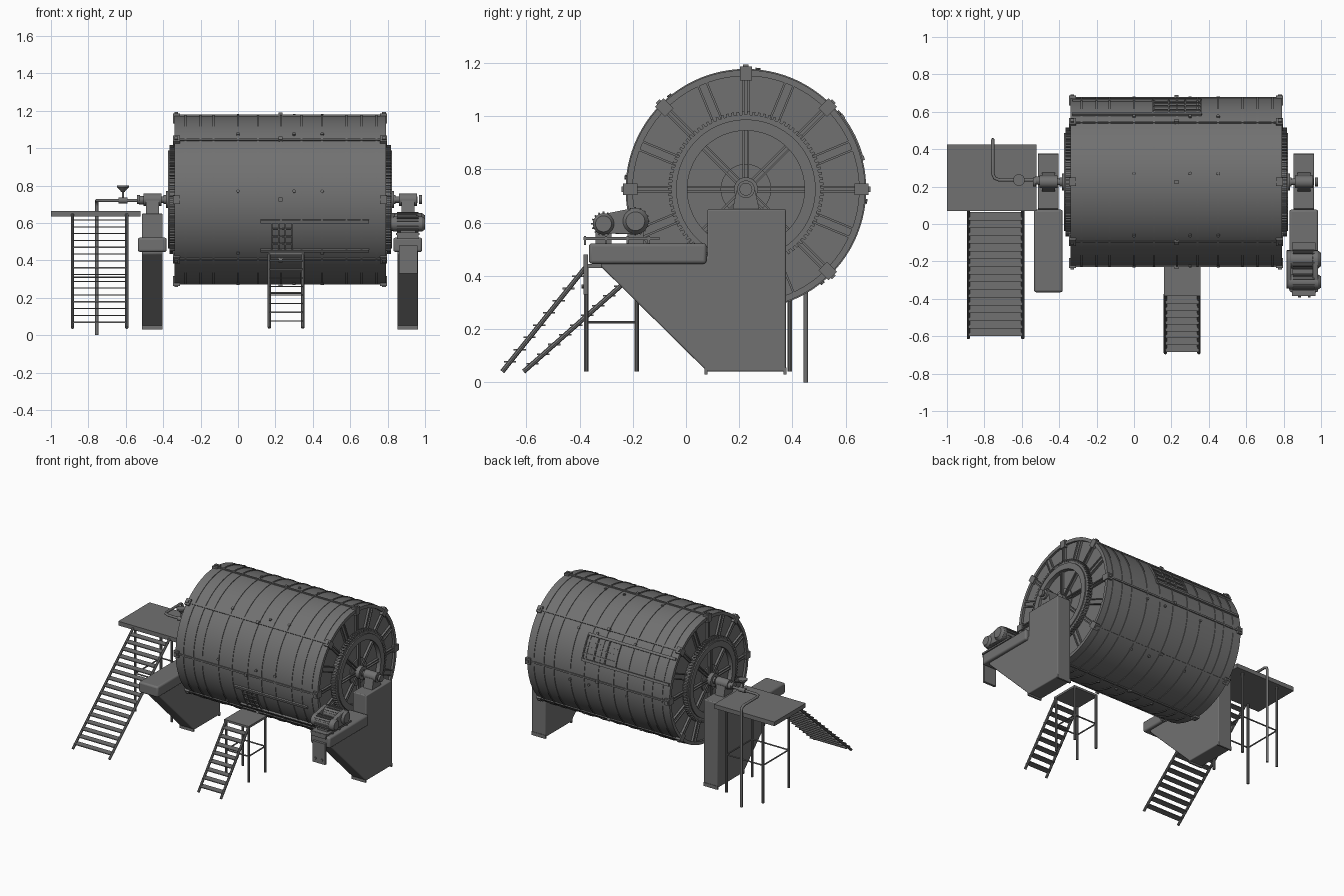
import bpy, bmesh, math
from mathutils import Matrix, Vector

cube = bpy.data.objects.get("Cube")
if cube:
    bpy.data.objects.remove(cube, do_unlink=True)

steel = bpy.data.materials.new("dark grey steel")
steel.use_nodes = True
grey = (0.165, 0.165, 0.165, 1)
steel.diffuse_color = grey
steel.node_tree.nodes["Principled BSDF"].inputs["Base Color"].default_value = grey

CX, CY, CZ, R, HALF = 0.225, 0.225, 0.725, 0.448, 0.56   # drum axis, radius, half length
EIGHTHS = [i * math.pi / 4 for i in range(8)]


class Part:
    """Collects simple solids into one named mesh."""
    def __init__(self, name):
        self.name, self.bm = name, bmesh.new()

    def box(self, lo, hi, matrix=Matrix()):
        lo, hi = Vector(lo), Vector(hi)
        size = hi - lo
        m = matrix @ Matrix.Translation((lo + hi) / 2) @ Matrix.Diagonal((*size, 1))
        bmesh.ops.create_cube(self.bm, size=1, matrix=m)

    def radial(self, x0, x1, r0, r1, angle, width, offset=0):
        m = Matrix.Translation((0, CY, CZ)) @ Matrix.Rotation(angle, 4, 'X')
        self.box((min(x0, x1), r0, offset - width / 2), (max(x0, x1), r1, offset + width / 2), m)

    def rod(self, a, b, r, r2=None, sides=16):
        a, b = Vector(a), Vector(b)
        m = Matrix.Translation((a + b) / 2) @ (b - a).to_track_quat('Z', 'Y').to_matrix().to_4x4()
        bmesh.ops.create_cone(self.bm, cap_ends=True, segments=sides, radius1=r,
                              radius2=r if r2 is None else r2, depth=(b - a).length, matrix=m)

    def prism(self, points, x0, x1):
        f = self.bm.faces.new([self.bm.verts.new((x0, y, z)) for y, z in points])
        out = bmesh.ops.extrude_face_region(self.bm, geom=[f])
        verts = [v for v in out["geom"] if isinstance(v, bmesh.types.BMVert)]
        bmesh.ops.translate(self.bm, vec=(x1 - x0, 0, 0), verts=verts)

    def lathe(self, profile, steps=96):
        verts = [self.bm.verts.new((x, CY + r, CZ)) for x, r in profile]
        edges = [self.bm.edges.new(p) for p in zip(verts, verts[1:])]
        bmesh.ops.spin(self.bm, geom=verts + edges, cent=(0, CY, CZ), axis=(1, 0, 0),
                       angle=2 * math.pi, steps=steps, use_duplicate=False)
        bmesh.ops.remove_doubles(self.bm, verts=self.bm.verts, dist=1e-5)

    def finish(self, bevel=0, smooth=True):
        bmesh.ops.recalc_face_normals(self.bm, faces=self.bm.faces)
        mesh = bpy.data.meshes.new(self.name)
        self.bm.to_mesh(mesh)
        self.bm.free()
        mesh.materials.append(steel)
        ob = bpy.data.objects.new(self.name, mesh)
        bpy.context.collection.objects.link(ob)
        if bevel:
            mod = ob.modifiers.new("Bevel", 'BEVEL')
            mod.width, mod.segments = bevel, 3
        if smooth:
            bpy.ops.object.select_all(action='DESELECT')
            ob.select_set(True)
            bpy.context.view_layer.objects.active = ob
            bpy.ops.object.shade_smooth_by_angle(angle=math.radians(35))
        return ob


# Drum shell with stepped ends, hubs and shafts
half = [(.735, 0), (.735, .017), (.61, .017), (.61, .045), (.575, .045), (.575, .095), (.567, .095),
        (.567, .22), (.598, .22), (.598, .262), (.55, .262), (.55, .425), (.565, .425), (.565, R)]
drum = Part("drum")
drum.lathe([(CX + d, r) for d, r in half] + [(CX - d, r) for d, r in reversed(half)])
drum.finish()

# Hoops around the drum
hoops = Part("drum_hoops")
for x in (-.28, -.2, -.13, 0, .107, .23, .34, .45, .58, .66, .74):
    hoops.lathe([(x - .005, R - .004), (x - .005, R + .004), (x + .005, R + .004), (x + .005, R - .004)])
hoops.finish()

# Lengthwise seams, bolts and rim clamps
seams = Part("drum_seams")
bolts = Part("drum_bolts")
clamps = Part("rim_clamps")
for a in EIGHTHS:
    seams.radial(CX - HALF, CX + HALF, R - .01, R + .007, a, .012)
    bolts.radial(.217, .237, R, R + .018, a, .02)
    ax = Vector((0, math.cos(a - .1), math.sin(a - .1)))
    for x in (0, .3, .45):
        c = Vector((x, CY, CZ))
        bolts.rod(c + ax * (R - .01), c + ax * (R + .01), .009, sides=10)
    for s in (-1, 1):
        clamps.radial(CX + s * .535, CX + s * .572, R - .04, R + .013, a, .045)
        clamps.radial(CX + s * .545, CX + s * .565, R + .01, R + .02, a, .02)
seams.finish(smooth=False)
bolts.finish()
clamps.finish(smooth=False)

# Head ribs, spokes and toothed ring gears
for s, side in ((1, "left"), (-1, "right")):
    ribs = Part(side + "_head_ribs")
    for i in range(16):
        a = i * math.pi / 8
        gap = .009 if i % 2 == 0 else .017
        for off in (-gap, gap):
            ribs.radial(CX + s * .545, CX + s * .565, .26, .43, a, .008, off)
            if i % 2 == 0:
                ribs.radial(CX + s * .56, CX + s * .583, .04, .225, a, .007, off)
        ribs.radial(CX + s * .545, CX + s * .556, .26, .43, a, gap * 2)
    ribs.finish(smooth=False)
    gear = Part(side + "_ring_gear")
    gear.lathe([(CX + s * d, r) for d, r in
                ((.55, .25), (.59, .25), (.59, .28), (.565, .28), (.565, .277), (.55, .277))])
    for i in range(90):
        gear.radial(CX + s * .562, CX + s * .592, .275, .292, i * math.tau / 90, .01)
    gear.finish()

# Access hatches with slide rails, on the front and the back of the drum
for name, turn, x0, x1 in (("front", math.pi, .12, .7), ("back", 0, -.33, .36)):
    hatch = Part(name + "_hatch")
    lo, hi = turn + math.radians(15), turn + math.radians(37)
    for a in (lo, hi):
        hatch.radial(x0, x1, R - .01, R + .012, a, .018)
    h0, h1 = (.18, .29) if name == "front" else (.1, .36)
    for i in range(5):
        a = lo + (hi - lo) * i / 4
        hatch.radial(h0, h1, R - .01, R + .008, a, .008)
    for i in range(4):
        x = h0 + (h1 - h0) * i / 3
        for j in range(4):
            a = lo + (hi - lo) * (j + .5) / 4
            hatch.radial(x - .004, x + .004, R - .01, R + .009, a, .045)
    hatch.finish(smooth=False)

# Support stands with arm beams and shaft bearings
outline = [(.08, .65), (.375, .65), (.375, .04), (.08, .04), (-.32, .435), (-.32, .47), (.08, .47)]
for s, side in ((1, "left"), (-1, "right")):
    mid = CX + s * .683
    stand = Part(side + "_stand")
    stand.prism(outline, mid - .055, mid + .055)
    stand.finish(bevel=.006)
    feet = Part(side + "_stand_feet")
    for y in (.075, .372):
        feet.box((mid - .055, y - .006, .03), (mid + .055, y + .006, .055))
    feet.finish(smooth=False)
    beam = Part(side + "_arm_beam")
    beam.box((mid - .077, -.365, .445), (mid + .077, .077, .522))
    beam.finish(bevel=.012)
    bearing = Part(side + "_bearing")
    bearing.prism([(CY - .05, .65), (CY - .035, .72), (CY + .035, .72), (CY + .05, .65)], mid - .035, mid + .035)
    bearing.rod((mid - .048, CY, CZ), (mid + .048, CY, CZ), .033, sides=32)
    for d in (-.075, .068):
        bearing.rod((mid + d - .008, CY, CZ), (mid + d + .008, CY, CZ), .024, sides=24)
    bearing.finish()

# Drive motor, gearbox, belt cover and mounting
motor = Part("drive_motor")
for y, z, r in ((-.31, .595, .04), (-.19, .605, .047)):
    motor.rod((.83, y, z), (.985, y, z), r, sides=32)
    for i in range(16):
        m = Matrix.Translation((0, y, z)) @ Matrix.Rotation(i * math.tau / 16, 4, 'X')
        motor.box((.85, r - .005, -.003), (.965, r + .006, .003), m)
    motor.rod((.985, y, z), (1, y, z), r, r * .75, sides=32)
motor.finish()
cover = Part("belt_cover")
arc = [(-.19 + .05 * math.cos(t), .605 + .05 * math.sin(t)) for t in [math.radians(-100 + 20 * i) for i in range(11)]]
arc += [(-.31 + .036 * math.cos(t), .595 + .036 * math.sin(t)) for t in [math.radians(100 + 20 * i) for i in range(9)]]
cover.prism(arc, .815, .84)
cover.prism(arc, .955, .985)
cover.finish(bevel=.004)
mount = Part("motor_mount")
mount.box((.845, -.385, .535), (.97, -.1, .546))
for y in (-.38, -.3, -.22, -.14):
    mount.box((.85, y - .004, .515), (.965, y + .004, .55))
mount.box((.87, -.22, .52), (.95, -.16, .57))
mount.box((.87, -.34, .52), (.95, -.28, .57))
mount.box((.862, -.385, .33), (.96, -.368, .48))
for x in (.885, .937):
    mount.rod((x, -.392, .36), (x, -.38, .36), .008, sides=10)
mount.finish()


def access(name, x0, x1, deck, deck_z, thick, legs_y, cross_z, stair_top, stair_foot, count):
    """Platform deck on four braced legs with an open stair."""
    part = Part(name + "_platform")
    part.box((deck[0], deck[2], deck_z - thick), (deck[1], deck[3], deck_z))
    for x in (x0, x1):
        for y in legs_y:
            part.rod((x, y, .04), (x, y, deck_z - thick / 2), .009, sides=10)
        part.rod((x, legs_y[0], cross_z), (x, legs_y[1], cross_z), .005, sides=8)
    for y in legs_y:
        part.rod((x0, y, cross_z), (x1, y, cross_z), .005, sides=8)
    part.finish()
    stair = Part(name + "_stair")
    top, foot = Vector((0, *stair_top)), Vector((0, *stair_foot))
    for x in (x0, x1):
        stair.rod((x, *stair_foot), (x, *stair_top), .009, sides=8)
    for i in range(count):
        p = foot.lerp(top, (i + .8) / (count + .6))
        stair.box((x0, p.y - .023, p.z - .003), (x1, p.y + .023, p.z + .003))
    stair.finish(smooth=False)


access("side", -.885, -.595, (-1, -.52, .07, .425), .665, .03, (.1, .39), .31, (.075, .645), (-.61, .04), 16)
access("front", .168, .347, (.16, .355, -.385, -.18), .445, .015, (-.375, -.185), .225, (-.375, .435), (-.69, .04), 8)

# Feed pipe running from the shaft over the platform and down to the ground
curve = bpy.data.curves.new("feed_pipe", 'CURVE')
curve.dimensions, curve.bevel_depth, curve.bevel_resolution = '3D', .009, 3
path = [(-.5, .235, .72), (-.72, .235, .72), (-.745, .245, .72), (-.755, .27, .72), (-.755, .42, .72),
        (-.755, .442, .712), (-.755, .45, .69), (-.755, .45, 0)]
spline = curve.splines.new('POLY')
spline.points.add(len(path) - 1)
for point, co in zip(spline.points, path):
    point.co = (*co, 1)
curve.use_fill_caps = True
curve.materials.append(steel)
bpy.context.collection.objects.link(bpy.data.objects.new("feed_pipe", curve))

# Valve with a flared handwheel, and the rotary joint
valve = Part("feed_valve")
valve.rod((-.64, .235, .72), (-.59, .235, .72), .016)
valve.rod((-.615, .235, .72), (-.615, .235, .77), .006)
valve.rod((-.615, .235, .765), (-.615, .235, .79), .008, .03, sides=24)
valve.rod((-.615, .235, .79), (-.615, .235, .8), .031, sides=24)
valve.rod((-.53, .232, .722), (-.505, .232, .722), .022, sides=24)
valve.finish()
